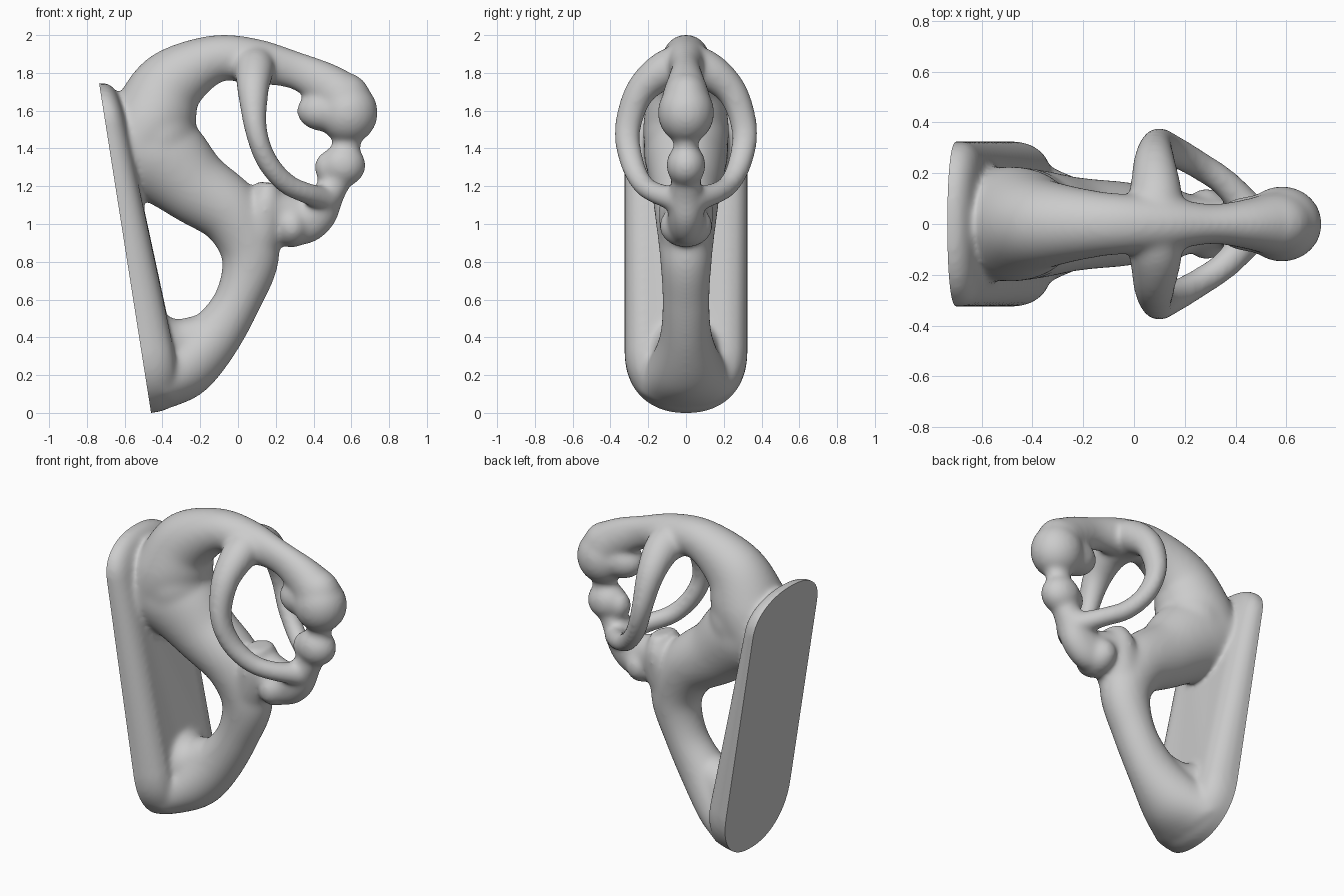
import bpy, bmesh, math
from mathutils import Vector

if "Cube" in bpy.data.objects:
    bpy.data.objects.remove(bpy.data.objects["Cube"])

parts = []


def add_object(name, bm):
    bmesh.ops.recalc_face_normals(bm, faces=bm.faces)
    mesh = bpy.data.meshes.new(name)
    bm.to_mesh(mesh)
    bm.free()
    ob = bpy.data.objects.new(name, mesh)
    bpy.context.collection.objects.link(ob)
    parts.append(ob)
    return ob


def loft(name, rings):
    bm = bmesh.new()
    loops = [[bm.verts.new(p) for p in ring] for ring in rings]
    n = len(loops[0])
    for a, b in zip(loops, loops[1:]):
        for i in range(n):
            bm.faces.new((a[i], a[(i + 1) % n], b[(i + 1) % n], b[i]))
    bm.faces.new(loops[0])
    bm.faces.new(loops[-1])
    return add_object(name, bm)


def spline(points, steps=8):
    pts = [Vector(p) for p in points]
    pts = [2 * pts[0] - pts[1]] + pts + [2 * pts[-1] - pts[-2]]
    out = []
    for a, b, c, d in zip(pts, pts[1:], pts[2:], pts[3:]):
        for k in range(steps):
            t = k / steps
            out.append(0.5 * (2 * b + (c - a) * t + (2 * a - 5 * b + 4 * c - d) * t * t
                              + (3 * b - a - 3 * c + d) * t ** 3))
    return out + [pts[-2]]


def limb(name, points, radii, ref=(0, 1, 0), n=32):
    """Tube along points; radii = (across, along ref) at each point."""
    path = spline(points)
    size = spline([(r[0], r[1], 0) for r in radii])
    rings = []
    for i, p in enumerate(path):
        t = (path[min(i + 1, len(path) - 1)] - path[max(i - 1, 0)]).normalized()
        v = Vector(ref)
        v = (v - t * v.dot(t)).normalized()
        u = v.cross(t)
        rings.append([p + u * size[i].x * math.cos(2 * math.pi * k / n)
                      + v * size[i].y * math.sin(2 * math.pi * k / n) for k in range(n)])
    return loft(name, rings)


def flat_limb(name, data):
    """Limb lying in the middle plane: (x, z, radius in plane, half width)."""
    return limb(name, [(x, 0, z) for x, z, a, b in data], [(a, b) for x, z, a, b in data])


def ball(name, c, r):
    bm = bmesh.new()
    bmesh.ops.create_uvsphere(bm, u_segments=32, v_segments=20, radius=1)
    for v in bm.verts:
        v.co = Vector([c[i] + v.co[i] * r[i] for i in range(3)])
    return add_object(name, bm)


# Tilted back plate with rounded ends and a softened front edge
base = Vector((-0.46, 0, 0))
up = Vector((-0.275, 0, 1.745))
length = up.length
up.normalize()
out = Vector((up.z, 0, -up.x))
rings = []
for depth, inset in ((-0.06, 0), (0.06, 0), (0.11, 0.015), (0.15, 0.045), (0.175, 0.1)):
    ring = []
    for k in range(64):
        a = 2 * math.pi * (k + 0.5) / 64
        c, s = math.cos(a), math.sin(a)
        y = math.copysign(abs(c) ** 0.9, c) * (0.325 - inset)
        end = 0.22 if s > 0 else 0.33
        mid = length - 0.22 if s > 0 else 0.33
        v = mid + math.copysign(abs(s) ** 0.9, s) * (end - inset)
        d = depth if depth < 0 else depth * (1 - 0.5 * max(0, v / length - 0.4) / 0.6)
        ring.append(base + up * v + out * d + Vector((0, y, 0)))
    rings.append(ring)
loft("back_plate", rings)

# Upper arch from plate to head
flat_limb("upper_arch", [(-0.58, 1.34, .19, .22), (-0.455, 1.55, .22, .225), (-0.35, 1.745, .185, .175),
                         (-0.12, 1.875, .127, .127), (0.1, 1.86, .12, .11), (0.3, 1.815, .1, .08),
                         (0.45, 1.745, .117, .1), (0.55, 1.67, .13, .125), (0.59, 1.6, .1, .1)])
ball("body_web", (-0.43, 0, 1.46), (.215, .222, .26))

# Lower limb curving back to the foot of the plate
flat_limb("lower_limb", [(-0.6, 1.42, .22, .225), (-0.42, 1.36, .25, .22), (-0.23, 1.2, .2, .185),
                         (-0.03, 1.05, .175, .165), (0.065, 0.84, .155, .14), (0.0, 0.6, .125, .125),
                         (-0.13, 0.4, .145, .14), (-0.28, 0.25, .17, .2), (-0.42, 0.16, .15, .27)])
flat_limb("limb_tip", [(0.05, 0.8, .13, .12), (0.12, 0.98, .13, .14), (0.15, 1.12, .1, .14),
                       (0.16, 1.22, .06, .09)])
flat_limb("limb_root", [(-0.1, 0.46, .09, .1), (-0.22, 0.39, .13, .13), (-0.3, 0.35, .16, .16),
                        (-0.42, 0.33, .19, .22)])

# Head with hanging lobe, neck and small ball
ball("head", (0.583, 0, 1.59), (.158, .15, .165))
ball("head_crown", (0.56, 0, 1.66), (.145, .125, .145))
ball("head_lobe", (0.46, 0, 1.6), (.15, .11, .11))
ball("small_ball", (0.555, 0, 1.312), (.122, .105, .115))
ball("ball_lobe", (0.46, 0, 1.3), (.055, .07, .08))
flat_limb("neck", [(0.58, 1.5, .08, .07), (0.575, 1.42, .075, .065), (0.56, 1.34, .08, .07)])

# Foot curling under the ball to the lower limb
flat_limb("curled_foot", [(0.54, 1.27, .08, .07), (0.48, 1.16, .085, .09), (0.42, 1.07, .115, .095),
                          (0.34, 1.02, .13, .1), (0.25, 1.04, .13, .11), (0.14, 1.08, .12, .14)])
ball("foot_bulge", (0.285, 0, 0.99), (.1, .143, .115))

# Mirrored side loops
for side, label in ((1, "left"), (-1, "right")):
    limb(label + "_loop",
         [(x, side * y, z) for x, y, z in (
             (0.08, 0, 1.85), (0.085, 0.13, 1.805), (0.08, 0.25, 1.69), (0.095, 0.31, 1.5),
             (0.15, 0.29, 1.34), (0.25, 0.235, 1.22), (0.36, 0.16, 1.165), (0.47, 0.04, 1.13))],
         [(.115, .125), (.1, .105), (.08, .082), (.07, .06), (.065, .057), (.058, .057),
          (.058, .057), (.07, .065)], ref=(1, 0, 0.6), n=24)

# Fuse all parts into one smooth skin
bpy.ops.object.select_all(action='DESELECT')
for ob in parts:
    ob.select_set(True)
body = parts[0]
bpy.context.view_layer.objects.active = body
bpy.ops.object.join()
body.name = "wall_bracket_sculpture"
fuse = body.modifiers.new("fuse", 'REMESH')
fuse.mode = 'VOXEL'
fuse.voxel_size = 0.012
soften = body.modifiers.new("soften", 'SMOOTH')
soften.factor = 0.5
soften.iterations = 32
for m in ("fuse", "soften"):
    bpy.ops.object.modifier_apply(modifier=m)

# Slice the flat back face
bm = bmesh.new()
bm.from_mesh(body.data)
bmesh.ops.bisect_plane(bm, geom=bm.verts[:] + bm.edges[:] + bm.faces[:],
                       plane_co=base, plane_no=-out, clear_outer=True)
bmesh.ops.holes_fill(bm, edges=[e for e in bm.edges if e.is_boundary], sides=0)
low = min(v.co.z for v in bm.verts)
bmesh.ops.translate(bm, verts=bm.verts, vec=(0, 0, -low))
bmesh.ops.recalc_face_normals(bm, faces=bm.faces)
bm.to_mesh(body.data)
bm.free()
bpy.ops.object.shade_smooth_by_angle(angle=math.radians(40))
